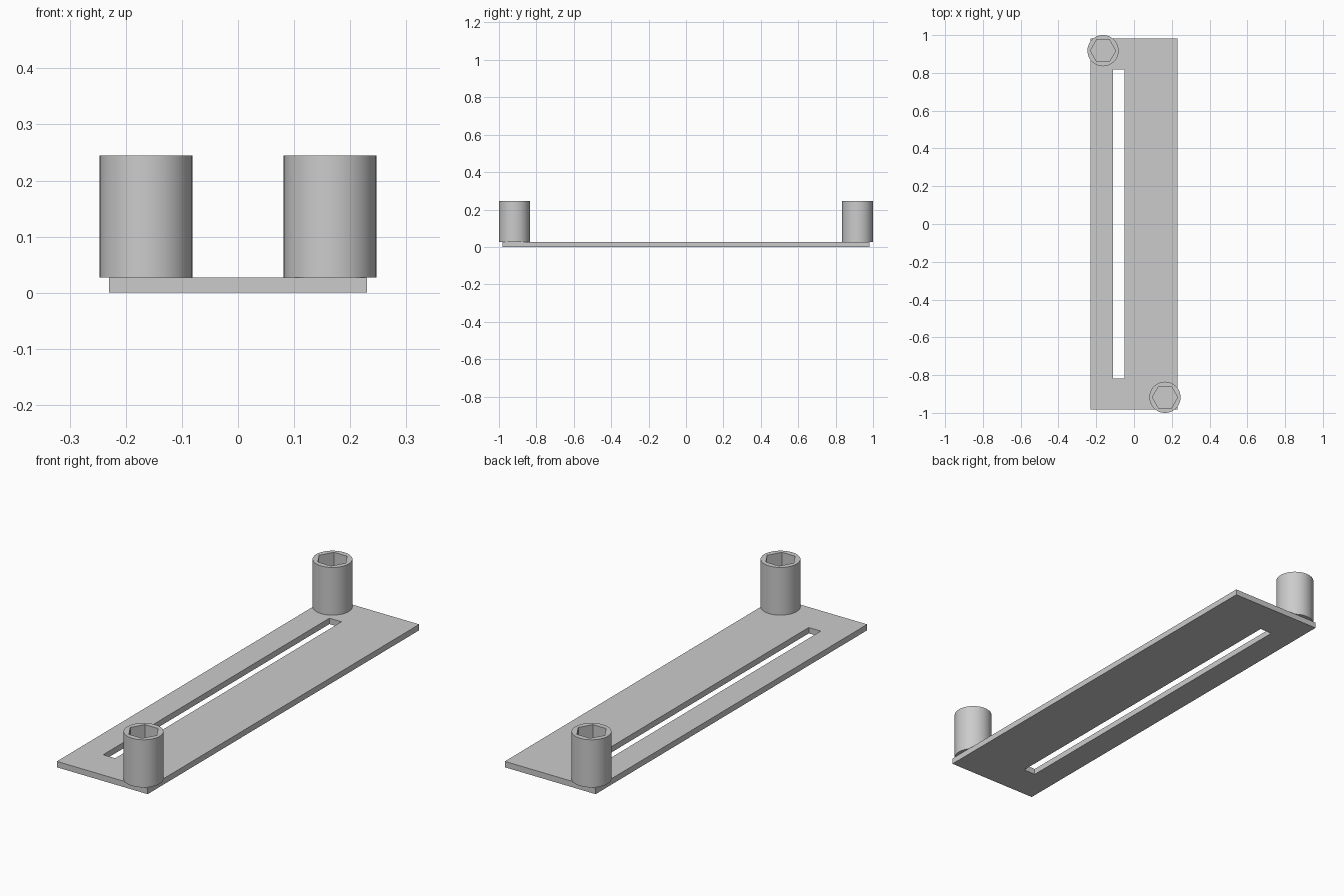
import bpy, bmesh
from math import cos, sin, pi, radians

cube = bpy.data.objects.get("Cube")
if cube:
    bpy.data.objects.remove(cube, do_unlink=True)

# Single grey finish
grey = bpy.data.materials.new("light grey")
grey.use_nodes = True
colour = (0.6, 0.6, 0.6, 1)
grey.diffuse_color = colour
grey.node_tree.nodes["Principled BSDF"].inputs["Base Color"].default_value = colour


def pierced_prism(name, outer, inner, z0, z1):
    """Extrude the area between two matching outlines."""
    bm = bmesh.new()
    loops = [[bm.verts.new((x, y, z)) for x, y in outline]
             for outline, z in ((outer, z0), (outer, z1), (inner, z1), (inner, z0))]
    n = len(outer)
    for a, b in zip(loops, loops[1:] + loops[:1]):
        for i in range(n):
            j = (i + 1) % n
            bm.faces.new((a[i], a[j], b[j], b[i]))
    bmesh.ops.recalc_face_normals(bm, faces=bm.faces)
    mesh = bpy.data.meshes.new(name)
    bm.to_mesh(mesh)
    bm.free()
    mesh.materials.append(grey)
    obj = bpy.data.objects.new(name, mesh)
    bpy.context.collection.objects.link(obj)
    return obj


def rectangle(x0, x1, y0, y1):
    return [(x0, y0), (x1, y0), (x1, y1), (x0, y1)]


# Flat plate with an off-centre slot
TOP = 0.027
pierced_prism("slotted_plate", rectangle(-0.23, 0.23, -0.982, 0.982),
              rectangle(-0.11, -0.049, -0.818, 0.818), 0, TOP)

# Round posts with hexagonal sockets reaching down to the plate
SEGMENTS, RADIUS, SOCKET = 72, 0.0825, 0.067
angles = [2 * pi * i / SEGMENTS for i in range(SEGMENTS)]
apothem = SOCKET * cos(pi / 6)
hex_radii = [apothem / cos(a % (pi / 3) - pi / 6) for a in angles]
circle = [(RADIUS * cos(a), RADIUS * sin(a)) for a in angles]
hexagon = [(r * cos(a), r * sin(a)) for r, a in zip(hex_radii, angles)]

for name, side in (("front_left_post", 1), ("back_right_post", -1)):
    post = pierced_prism(name, circle, hexagon, TOP, 0.245)
    post.location = (0.164 * side, -0.9175 * side, 0)
    bpy.ops.object.select_all(action="DESELECT")
    post.select_set(True)
    bpy.context.view_layer.objects.active = post
    bpy.ops.object.shade_smooth_by_angle(angle=radians(30))
